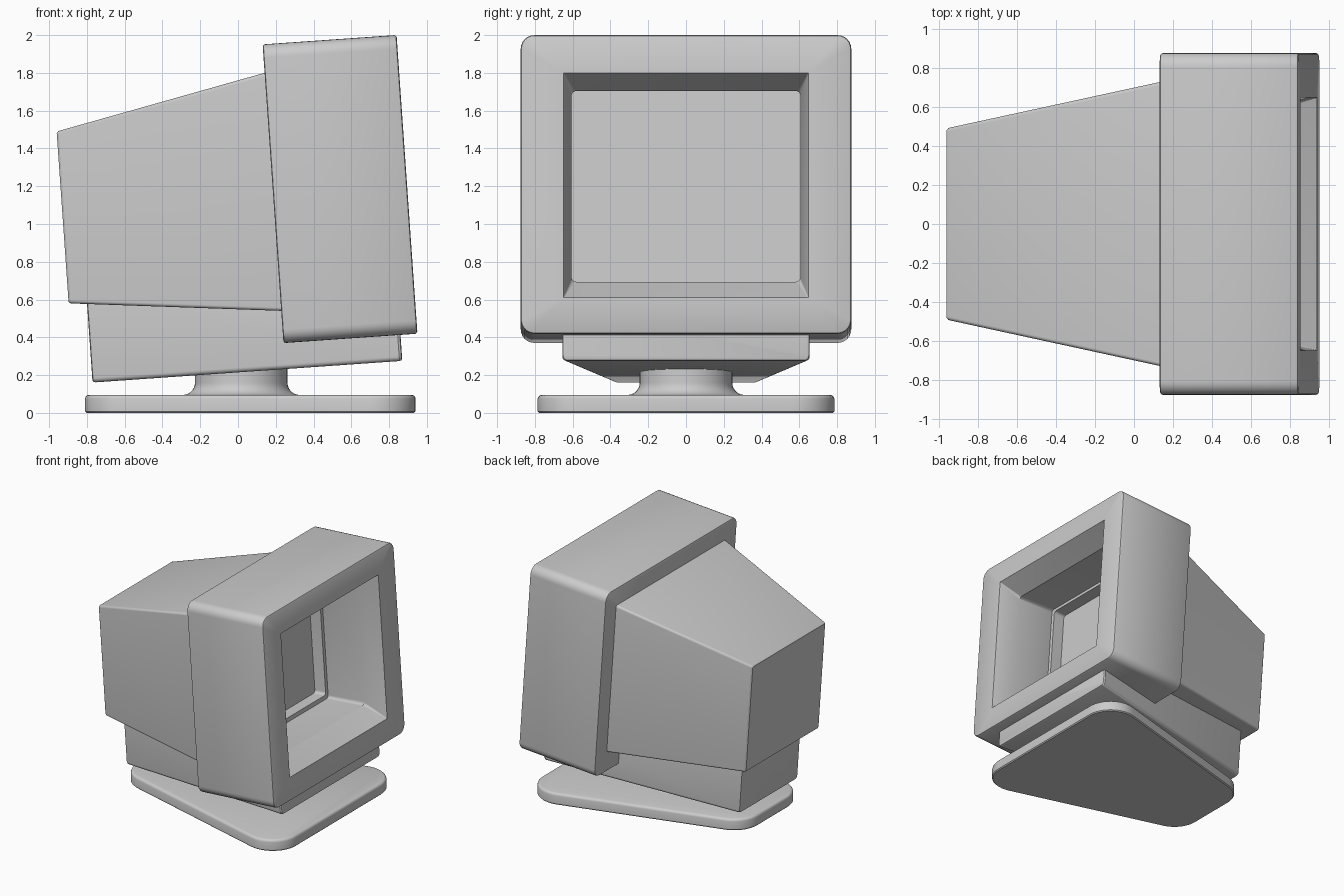
import bpy, bmesh, math

if "Cube" in bpy.data.objects:
    bpy.data.objects.remove(bpy.data.objects["Cube"])

TILT = math.radians(-4)


def loft(name, loops, tilt=0.0):
    """Skin a list of equal-length point loops and cap both ends."""
    bm = bmesh.new()
    rings = [[bm.verts.new(p) for p in loop] for loop in loops]
    n = len(rings[0])
    for a, b in zip(rings, rings[1:]):
        for i in range(n):
            j = (i + 1) % n
            bm.faces.new((a[i], a[j], b[j], b[i]))
    bm.faces.new(rings[0][::-1])
    bm.faces.new(rings[-1])
    bmesh.ops.recalc_face_normals(bm, faces=bm.faces)
    me = bpy.data.meshes.new(name)
    bm.to_mesh(me)
    bm.free()
    ob = bpy.data.objects.new(name, me)
    bpy.context.collection.objects.link(ob)
    ob.rotation_euler.y = tilt
    bpy.context.view_layer.objects.active = ob
    ob.select_set(True)
    bpy.ops.object.shade_smooth_by_angle(angle=math.radians(32))
    ob.select_set(False)
    return ob


def rect(x, hy, z0, z1, r, seg=6):
    """Rounded rectangle in the yz plane at depth x."""
    pts = []
    corners = [(hy - r, z1 - r), (-hy + r, z1 - r), (-hy + r, z0 + r), (hy - r, z0 + r)]
    for q, (cy, cz) in enumerate(corners):
        for k in range(seg + 1):
            a = math.pi / 2 * (q + k / seg)
            pts.append((x, cy + r * math.cos(a), cz + r * math.sin(a)))
    return pts


def plate(z, r, seg=12):
    """Rounded trapezoid, wide at the screen side."""
    fx, fy, bx, by = 0.72, 0.565, -0.59, 0.20
    t = math.pi / 2 + math.atan2(fy - by, fx - bx)
    half = []
    for cx, cy, a0, a1 in ((fx, fy, 0, t), (bx, by, t, math.pi)):
        for k in range(seg + 1):
            a = a0 + (a1 - a0) * k / seg
            half.append((cx + r * math.cos(a), cy + r * math.sin(a), z))
    return half + [(x, -y, z) for x, y, z in reversed(half)]


def circle(z, r, n=48):
    return [(0.017 + r * math.cos(2 * math.pi * i / n),
             r * math.sin(2 * math.pi * i / n), z) for i in range(n)]


# Screen housing: outer shell, rounded rims, bevelled opening and stepped cavity
B = 0.012
loft("screen_housing", [
    rect(0.266, 0.875 - B, 0.352 + B, 1.937 - B, 0.06),
    rect(0.270, 0.875 - B / 3, 0.352 + B / 3, 1.937 - B / 3, 0.068),
    rect(0.278, 0.875, 0.352, 1.937, 0.072),
    rect(0.965, 0.875, 0.352, 1.937, 0.072),
    rect(0.973, 0.875 - B / 3, 0.352 + B / 3, 1.937 - B / 3, 0.068),
    rect(0.977, 0.875 - B, 0.352 + B, 1.937 - B, 0.06),
    rect(0.977, 0.648, 0.543, 1.736, 0.004),
    rect(0.800, 0.606, 0.640, 1.652, 0.025),
    rect(0.430, 0.650, 0.610, 1.715, 0.025),
    rect(0.430, 0.620, 0.645, 1.690, 0.025),
    rect(0.330, 0.620, 0.645, 1.690, 0.025),
], TILT)

# Rear casing tapering to the back
loft("rear_casing", [
    rect(-0.854, 0.482, 0.649, 1.546, 0.012),
    rect(-0.844, 0.492, 0.640, 1.555, 0.018),
    rect(0.295, 0.735, 0.520, 1.792, 0.018),
], TILT)

# Tapered chassis under the casing
loft("lower_chassis", [
    rect(-0.757, 0.372, 0.226, 0.69, 0.02),
    rect(-0.753, 0.384, 0.218, 0.70, 0.025),
    rect(-0.740, 0.390, 0.214, 0.70, 0.025),
    rect(0.872, 0.655, 0.214, 0.50, 0.025),
    rect(0.883, 0.650, 0.218, 0.495, 0.025),
    rect(0.887, 0.640, 0.228, 0.49, 0.02),
], TILT)

# Swivel neck with flared foot
flare = [(0.095 + 0.065 * (1 - math.cos(a)), 0.245 + 0.065 * (1 - math.sin(a)))
         for a in (math.pi / 2 * k / 7 for k in range(8))]
loft("swivel_neck", [circle(0.08, 0.31)] + [circle(z, r) for z, r in flare]
     + [circle(0.26, 0.245)])

# Flat foot
loft("base_plate", [
    plate(0.0, 0.212), plate(0.008, 0.22), plate(0.075, 0.22),
    plate(0.085, 0.217), plate(0.092, 0.210), plate(0.096, 0.198),
])
